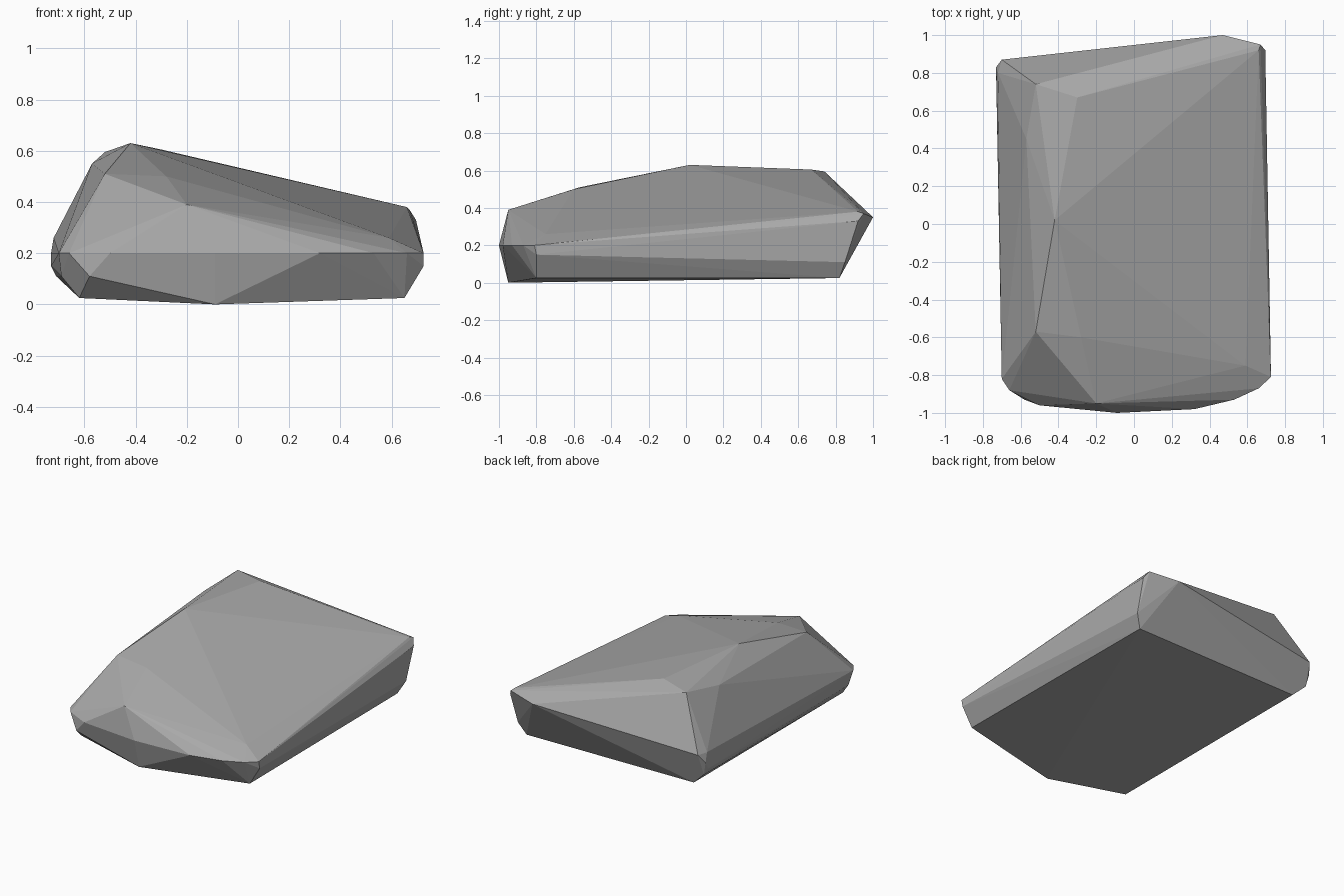
import bpy
import bmesh

# Remove the default cube
default_cube = bpy.data.objects.get("Cube")
if default_cube:
    bpy.data.objects.remove(default_cube, do_unlink=True)


def make_material(name, colour):
    material = bpy.data.materials.new(name)
    material.use_nodes = True
    material.diffuse_color = colour
    shader = next(n for n in material.node_tree.nodes if n.type == "BSDF_PRINCIPLED")
    shader.inputs["Base Color"].default_value = colour
    shader.inputs["Roughness"].default_value = 0.9
    return material


def ring(height, outline):
    """Lift a flat outline to a height."""
    return [(x, y, height) for x, y in outline]


# Underside: flat with a blunt point at the front
base = ring(0.025, [(0.65, -0.8), (0.64, 0.82), (-0.62, 0.8), (-0.62, -0.82)])
base.append((-0.09, -0.95, 0))

# Chamfer between underside and waist
chamfer = ring(0.11, [(0.69, -0.76), (0.685, 0.85), (-0.71, 0.82),
                      (-0.69, -0.78), (-0.58, -0.93)])

# Widest outline, rounded at the front corners
waist = ring(0.2, [(-0.7, -0.82), (-0.66, -0.88), (-0.5, -0.96), (-0.09, -1),
                   (0.32, -0.98), (0.53, -0.93), (0.66, -0.87), (0.725, -0.81),
                   (-0.73, 0.83)])
waist += ring(0.15, [(0.725, -0.8), (-0.73, 0.8)])
waist += ring(0.26, [(-0.7, 0.87), (-0.72, 0.8)])

# Raised back corner on the low side
back_corner = [(0.47, 1, 0.35), (0.67, 0.95, 0.37), (0.66, 0.92, 0.38),
               (0.695, 0.92, 0.33)]

# Crest running along the high side, and the front slope
crest = [(-0.42, 0.02, 0.63), (-0.3, 0.67, 0.605), (-0.52, 0.74, 0.595),
         (-0.57, 0.45, 0.55), (-0.52, -0.57, 0.51), (-0.28, -0.6, 0.5),
         (-0.2, -0.95, 0.39), (0.59, -0.75, 0.26)]

# Wrap the faceted boulder around the outlines
bm = bmesh.new()
for point in base + chamfer + waist + back_corner + crest:
    bm.verts.new(point)
hull = bmesh.ops.convex_hull(bm, input=bm.verts[:])
inner = {v for v in hull["geom_interior"] + hull["geom_unused"]
         if isinstance(v, bmesh.types.BMVert)}
bmesh.ops.delete(bm, geom=list(inner), context="VERTS")
bmesh.ops.recalc_face_normals(bm, faces=bm.faces[:])

mesh = bpy.data.meshes.new("boulder")
bm.to_mesh(mesh)
bm.free()
mesh.materials.append(make_material("stone grey", (0.4, 0.4, 0.4, 1)))
boulder = bpy.data.objects.new("boulder", mesh)
bpy.context.collection.objects.link(boulder)
